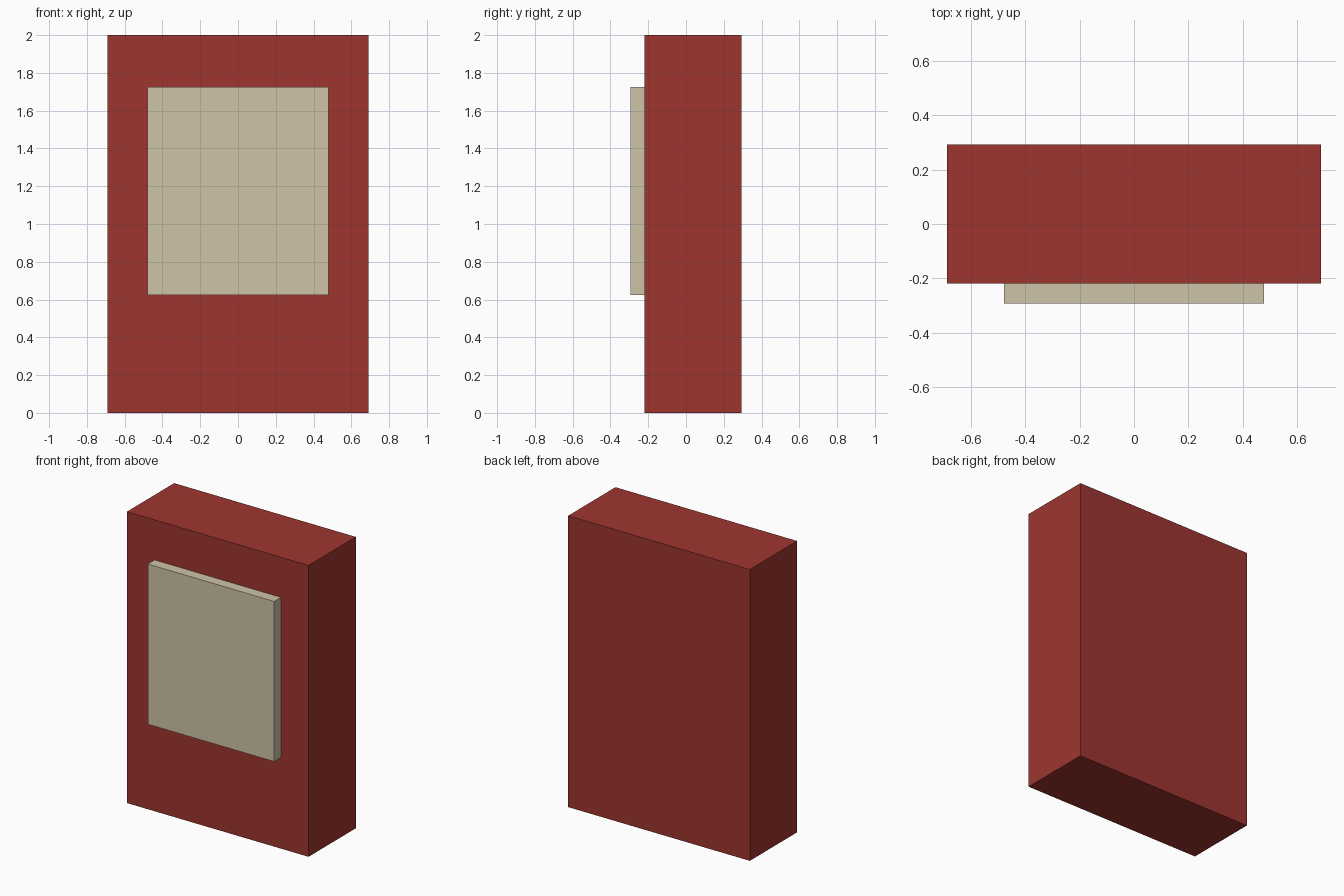
import bpy

if "Cube" in bpy.data.objects:
    bpy.data.objects.remove(bpy.data.objects["Cube"])


def material(name, color):
    mat = bpy.data.materials.new(name)
    mat.diffuse_color = (*color, 1.0)
    mat.use_nodes = True
    mat.node_tree.nodes["Principled BSDF"].inputs["Base Color"].default_value = mat.diffuse_color
    return mat


def box(name, lo, hi, mat):
    center = [(a + b) / 2 for a, b in zip(lo, hi)]
    bpy.ops.mesh.primitive_cube_add(size=1, location=center)
    obj = bpy.context.object
    obj.name = name
    obj.scale = [b - a for a, b in zip(lo, hi)]
    bpy.ops.object.transform_apply(location=False, rotation=False, scale=True)
    obj.data.materials.append(mat)
    return obj


red = material("red", (0.342, 0.036, 0.030))
cream = material("cream", (0.624, 0.552, 0.397))

# Upright slab
box("body", (-0.69, -0.22, 0.0), (0.69, 0.293, 2.0), red)

# Raised panel on the front face
box("front_panel", (-0.48, -0.293, 0.625), (0.48, -0.22, 1.725), cream)
